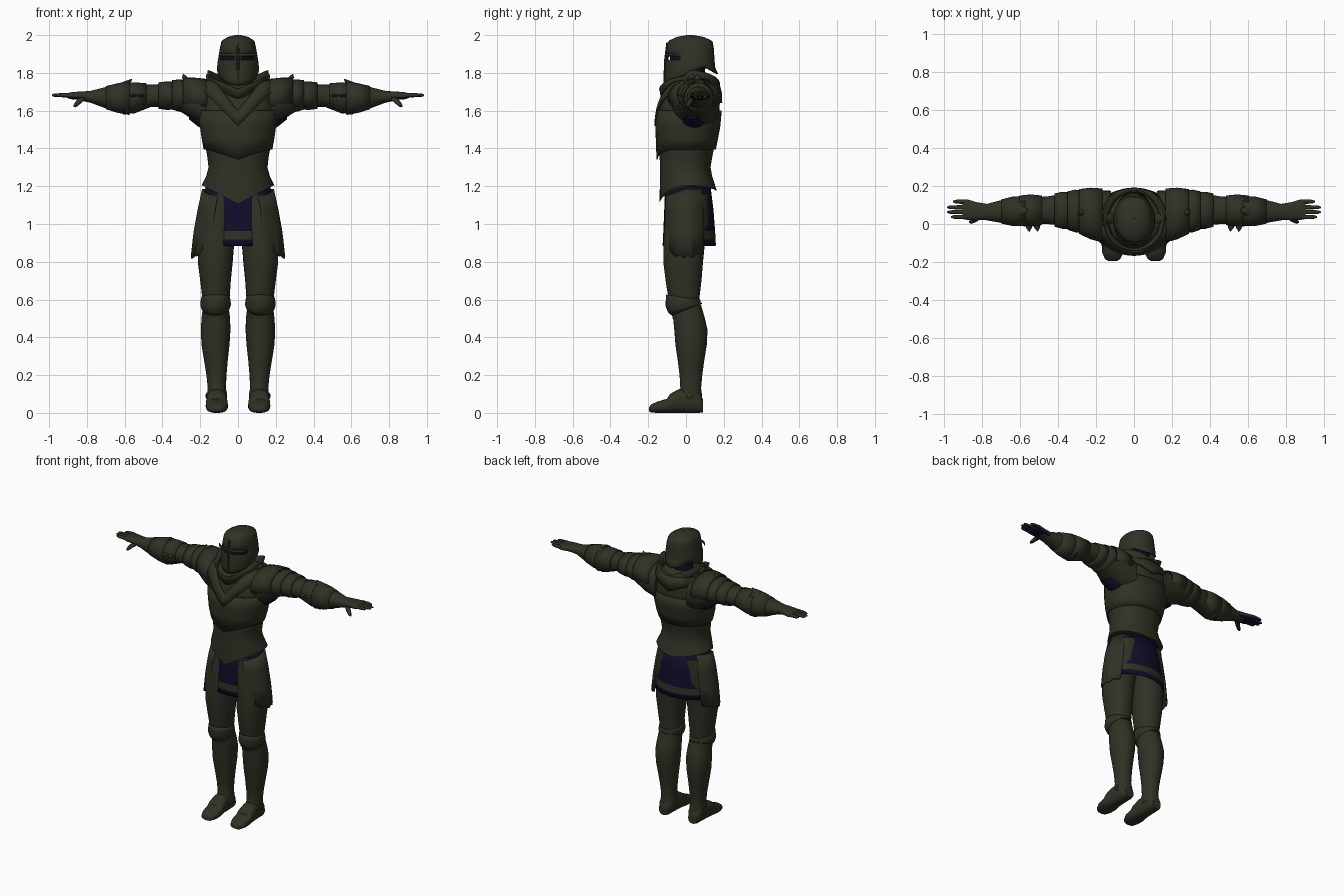
import bpy, bmesh, math
from mathutils import Vector


def make_mat(name, col):
    m = bpy.data.materials.new(name)
    m.diffuse_color = (*col, 1)
    return m


STEEL = make_mat("dark olive steel", (0.03, 0.03, 0.019))
CLOTH = make_mat("dark navy cloth", (0.005, 0.004, 0.022))


def ring(c, a, b, p=2.0, n=32, a0=None, a1=None):
    """Superellipse ring, or an arc of it when angles in degrees are given."""
    pts = []
    for i in range(n):
        if a0 is None:
            t = 2 * math.pi * i / n
        else:
            t = math.radians(a0 + (a1 - a0) * i / (n - 1))
        co, si = math.cos(t), math.sin(t)
        pts.append(Vector(c) + Vector(a) * math.copysign(abs(co) ** (2 / p), co)
                   + Vector(b) * math.copysign(abs(si) ** (2 / p), si))
    return pts


def oz(z, x0, x1, y0, y1, dz=None, **k):
    """Horizontal ring with extents; dz shapes a hem."""
    r = ring(((x0 + x1) / 2, (y0 + y1) / 2, z), ((x1 - x0) / 2, 0, 0), (0, (y1 - y0) / 2, 0), **k)
    if dz:
        for v in r:
            v.z += dz(v.x, v.y)
    return r


def body(z, rx, y0, y1, dz=None, **k):
    return oz(z, -rx, rx, y0, y1, dz, **k)


def ox(x, z0, z1, y0, y1, **k):
    return ring((x, (y0 + y1) / 2, (z0 + z1) / 2), (0, (y1 - y0) / 2, 0), (0, 0, (z1 - z0) / 2), **k)


def oy(y, x0, x1, z0, z1, **k):
    return ring(((x0 + x1) / 2, y, (z0 + z1) / 2), ((x1 - x0) / 2, 0, 0), (0, 0, (z1 - z0) / 2), **k)


def loft(name, rings, mat=STEEL, caps=True, mirror=False, thick=0, arc=False, cut=None, paint=None):
    bm = bmesh.new()
    vs = [[bm.verts.new(p) for p in r] for r in rings]
    n = len(rings[0])
    for r0, r1 in zip(vs, vs[1:]):
        for j in range(n - 1 if arc else n):
            k = (j + 1) % n
            bm.faces.new((r0[j], r0[k], r1[k], r1[j]))
    if caps:
        bm.faces.new(vs[0])
        bm.faces.new(vs[-1])
    bmesh.ops.recalc_face_normals(bm, faces=bm.faces)
    if cut:
        bmesh.ops.delete(bm, geom=[f for f in bm.faces if cut(f.calc_center_median())], context='FACES')
    for f in bm.faces:
        f.smooth = True
        if paint and paint(f):
            f.material_index = 1
    me = bpy.data.meshes.new(name)
    bm.to_mesh(me)
    bm.free()
    me.materials.append(mat)
    me.materials.append(CLOTH if mat is STEEL else STEEL)
    ob = bpy.data.objects.new(name, me)
    bpy.context.collection.objects.link(ob)
    if thick:
        s = ob.modifiers.new("thickness", 'SOLIDIFY')
        s.thickness, s.offset = thick, -1
    if mirror:
        ob.modifiers.new("mirror", 'MIRROR')
    bpy.ops.object.select_all(action='DESELECT')
    ob.select_set(True)
    bpy.context.view_layer.objects.active = ob
    bpy.ops.object.shade_smooth_by_angle(angle=math.radians(40))
    return ob


# Torso with a pointed waist hem
def waist_hem(x, y):
    return -(0.1 if y < 0 else 0.035) * max(0, 1 - abs(x) / 0.19)


loft("torso", [body(1.205, .192, -.14, .165, waist_hem, n=48)] +
     [body(*s, p=2.2, n=48) for s in (
         (1.255, .168, -.138, .138), (1.30, .156, -.137, .13), (1.36, .163, -.14, .14),
         (1.42, .174, -.145, .152), (1.50, .188, -.15, .168), (1.58, .203, -.146, .178),
         (1.66, .20, -.135, .178), (1.72, .16, -.11, .165), (1.755, .10, -.06, .12))])

# Breastplate lip over the waist plates
loft("breastplate", [body(1.395, .176, -.15, .152, lambda x, y: .35 * min(0, abs(x) - .15) * (y < 0), n=48),
                     body(1.45, .186, -.154, .163, n=48, p=2.2),
                     body(1.52, .196, -.156, .176, n=48, p=2.2),
                     body(1.60, .207, -.149, .183, n=48, p=2.2)], caps=False, thick=.006)

# V shaped mantle and standing collar
def vee(front, back, slope):
    return lambda x, y: (front if y < 0 else back) + abs(x) * slope


loft("mantle", [body(0, .215, -.168, .192, lambda x, y: min(1.73, 1.52 + abs(x) * 1.0) if y < 0
                     else min(1.73, 1.64 + abs(x) * .4), n=48),
                body(0, .175, -.163, .19, lambda x, y: min(1.76, 1.56 + abs(x) * 1.15) if y < 0
                     else min(1.76, 1.69 + abs(x) * .4), n=48),
                body(0, .135, -.15, .178, lambda x, y: min(1.765, 1.60 + abs(x) * 1.3) if y < 0
                     else 1.74, n=48)], caps=False, thick=.012)
loft("collar", [body(1.66, .125, -.125, .16, lambda x, y: .4 * abs(x)),
                body(1.70, .135, -.13, .165, lambda x, y: .4 * abs(x)),
                body(1.715, .155, -.135, .172, lambda x, y: .45 * abs(x) + .03 * (y > 0))],
     caps=False, thick=.008)
loft("neck", [body(1.68, .085, -.05, .11), body(1.76, .065, -.03, .1), body(1.88, .06, -.03, .1)], CLOTH)

# Helmet with open eye slits
def helm_hem(x, y):
    return min(1.83, 1.735 + .45 * (y + .11)) - max(0, y - .1) * .5


helm = [body(0, .105, -.112, .17, helm_hem, n=48),
        body(0, .112, -.112, .155, lambda x, y: helm_hem(x, y) + .025, n=48)]
helm += [body(*s, p=2.2, n=48) for s in (
    (1.858, .108, -.108, .152), (1.868, .106, -.107, .151), (1.888, .103, -.105, .15),
    (1.93, .096, -.10, .147), (1.962, .089, -.096, .142), (1.972, .084, -.088, .134),
    (1.99, .055, -.05, .095), (2.0, .015, .005, .04))]
loft("helmet", helm[:-1] + [helm[-1], body(2.0, .001, .02, .022, n=48)], caps=False, thick=.007,
     cut=lambda c: 1.868 < c.z < 1.888 and c.y < -.03 and abs(c.x) > .012)
loft("head", [body(1.80, .05, -.05, .09), body(1.85, .085, -.085, .12),
              body(1.9, .085, -.085, .12), body(1.95, .05, -.05, .09)], CLOTH)
loft("helmet_nasal", [body(1.738, .010, -.119, -.095, n=8), body(1.86, .009, -.117, -.095, n=8),
                      body(1.962, .007, -.104, -.08, n=8)])
loft("helmet_brow", [body(z, r, f, .02, n=24, a0=-160, a1=-20) for z, r, f in (
    (1.889, .107, -.11), (1.903, .106, -.109))], caps=False, arc=True, thick=.006)

# Cloth skirt with a steel coloured band
loft("skirt", [body(z, rx, f, b, n=48) for z, rx, f, b in (
    (1.2, .172, -.11, .13), (1.08, .185, -.115, .145), (.962, .196, -.12, .154),
    (.918, .2, -.122, .157), (.885, .202, -.124, .158))], CLOTH, caps=False, thick=.006,
    paint=lambda f: .918 < f.calc_center_median().z < .962)

# Side tassets with scalloped bottoms
def tasset_hem(x, y):
    return 3.2 * y * y + .007 * math.sin(y * 130)


TASSET = dict(n=29, a0=-55, a1=42)
loft("tasset", [body(1.185, .19, -.132, .13, lambda x, y: -.35 * max(0, -y), **TASSET),
                body(1.08, .213, -.137, .138, **TASSET), body(.96, .235, -.139, .142, **TASSET),
                body(.825, .25, -.136, .14, tasset_hem, **TASSET)],
     caps=False, arc=True, mirror=True, thick=.01)

# Legs: thigh, knee plate, greave, foot
loft("thigh", [oz(*s, p=2.2) for s in (
    (1.16, .01, .17, -.10, .12), (1.0, .012, .20, -.115, .12), (.9, .02, .212, -.12, .10),
    (.8, .028, .213, -.12, .09), (.7, .038, .20, -.108, .082), (.6, .045, .188, -.092, .07),
    (.5, .05, .185, -.07, .08))], mirror=True)
loft("knee_plate", [oz(z, x0, x1, f, b, (lambda x, y, s=s: s * (y + .1))) for z, x0, x1, f, b, s in (
    (.625, .042, .194, -.105, .076, -.15), (.60, .04, .197, -.107, .077, -.05),
    (.565, .037, .2, -.108, .078, .1), (.53, .042, .196, -.095, .08, .3),
    (.505, .048, .19, -.075, .085, .4))], mirror=True, caps=False, thick=.008)
loft("greave", [oz(*s, p=2.1) for s in (
    (.57, .05, .185, -.07, .08), (.50, .042, .193, -.068, .1), (.44, .04, .197, -.062, .114),
    (.36, .045, .193, -.056, .11), (.28, .054, .18, -.044, .097), (.2, .061, .167, -.034, .086),
    (.13, .064, .16, -.03, .08), (.1, .058, .164, -.04, .084), (.06, .06, .164, -.04, .085))], mirror=True)
loft("foot", [oy(*s, p=2.5) for s in (
    (-.195, .09, .135, .008, .03), (-.185, .072, .153, .002, .045), (-.15, .056, .168, 0, .06),
    (-.10, .053, .171, 0, .075), (-.085, .055, .17, 0, .1), (-.04, .06, .166, 0, .125),
    (.03, .064, .162, 0, .13), (.07, .068, .158, 0, .11), (.09, .08, .145, .003, .07))], mirror=True)
loft("ankle_stud", [ox(x, .09 - r, .09 + r, .02 - r, .02 + r, n=12) for x, r in (
    (.155, .02), (.166, .017), (.172, .007))], mirror=True)

# Arms
loft("arm", [ox(*s, p=2.2) for s in (
    (.12, 1.50, 1.75, -.08, .175), (.22, 1.54, 1.757, -.07, .18), (.30, 1.592, 1.752, -.032, .168),
    (.38, 1.618, 1.742, -.008, .158), (.46, 1.62, 1.738, 0, .145), (.55, 1.585, 1.738, -.002, .14),
    (.62, 1.592, 1.737, -.002, .138), (.7, 1.612, 1.725, .006, .126),
    (.78, 1.642, 1.705, .02, .105), (.84, 1.655, 1.7, .025, .11))], mirror=True)
loft("armpit_lining", [ox(*s, n=16) for s in (
    (.17, 1.50, 1.6, -.02, .1), (.21, 1.515, 1.6, -.02, .1), (.26, 1.555, 1.62, 0, .08))],
    CLOTH, mirror=True)

# Overlapping shoulder and elbow plates, each flaring outward
for name, x0, x1, s0, s1 in (
        ("shoulder_plate", .165, .29, (1.575, 1.768, -.098, .187), (1.60, 1.775, -.052, .184)),
        ("upper_arm_plate", .275, .35, (1.592, 1.762, -.045, .178), (1.606, 1.762, -.03, .172)),
        ("lower_arm_plate", .335, .42, (1.606, 1.753, -.025, .167), (1.61, 1.75, -.014, .161)),
        ("elbow_plate", .485, .605, (1.612, 1.745, -.006, .15), (1.578, 1.748, -.008, .15)),
        ("forearm_cuff", .575, .70, (1.577, 1.755, -.012, .148), (1.608, 1.73, .002, .13))):
    mid = [(a + b) / 2 + d for a, b, d in zip(s0, s1, (-.004, .003, -.006, .006))]
    loft(name, [ox(x0, *s0), ox((x0 + x1) / 2, *mid), ox(x1, *s1)], caps=False, mirror=True, thick=.007)

# Spikes and studs: base centre, base radius, tip
for name, c, r, tip in (("shoulder_spike", (.275, .06, 1.765), .022, (.29, .06, 1.795)),
                        ("collar_spike", (.14, .03, 1.765), .03, (.165, .03, 1.795)),
                        ("cuff_spike", (.60, .07, 1.745), .03, (.562, .07, 1.768)),
                        ("elbow_wing_inner", (.515, 0, 1.68), .025, (.508, -.04, 1.68)),
                        ("elbow_wing_outer", (.555, 0, 1.68), .025, (.553, -.042, 1.68))):
    c, tip = Vector(c), Vector(tip)
    flat = .012 if "wing" in name else r
    ax = ((r, 0, 0), (0, 0, flat)) if "wing" in name else ((r, 0, 0), (0, r, 0))
    loft(name, [ring(c + (tip - c) * t, Vector(ax[0]) * k, Vector(ax[1]) * k, n=12)
                for t, k in ((-.2, 1), (.5, .6), (1, .05))], mirror=True)

# Hands with lined palms
def palm(f):
    return f.normal.z < -.35


loft("hand", [ox(*s, p=2.6) for s in (
    (.77, 1.648, 1.704, .022, .105), (.83, 1.656, 1.702, .022, .115),
    (.88, 1.66, 1.698, .022, .13), (.905, 1.667, 1.693, .026, .128))], mirror=True, paint=palm)
for i, (y, tip) in enumerate(((.037, .965), (.063, .985), (.088, .985), (.118, .955))):
    loft("finger_%d" % (i + 1), [ox(x, 1.682 - r, 1.682 + r, y - r, y + r, n=12) for x, r in (
        (.885, .012), (.93, .011), (tip - .012, .009), (tip, .004))], mirror=True, paint=palm)
loft("thumb", [ring((x, y, z), (r, 0, r * .4), (0, r, 0), n=12) for x, y, z, r in (
    (.815, .045, 1.672, .018), (.84, .022, 1.65, .014), (.858, .012, 1.63, .011), (.866, .01, 1.619, .005))],
    mirror=True, paint=palm)
